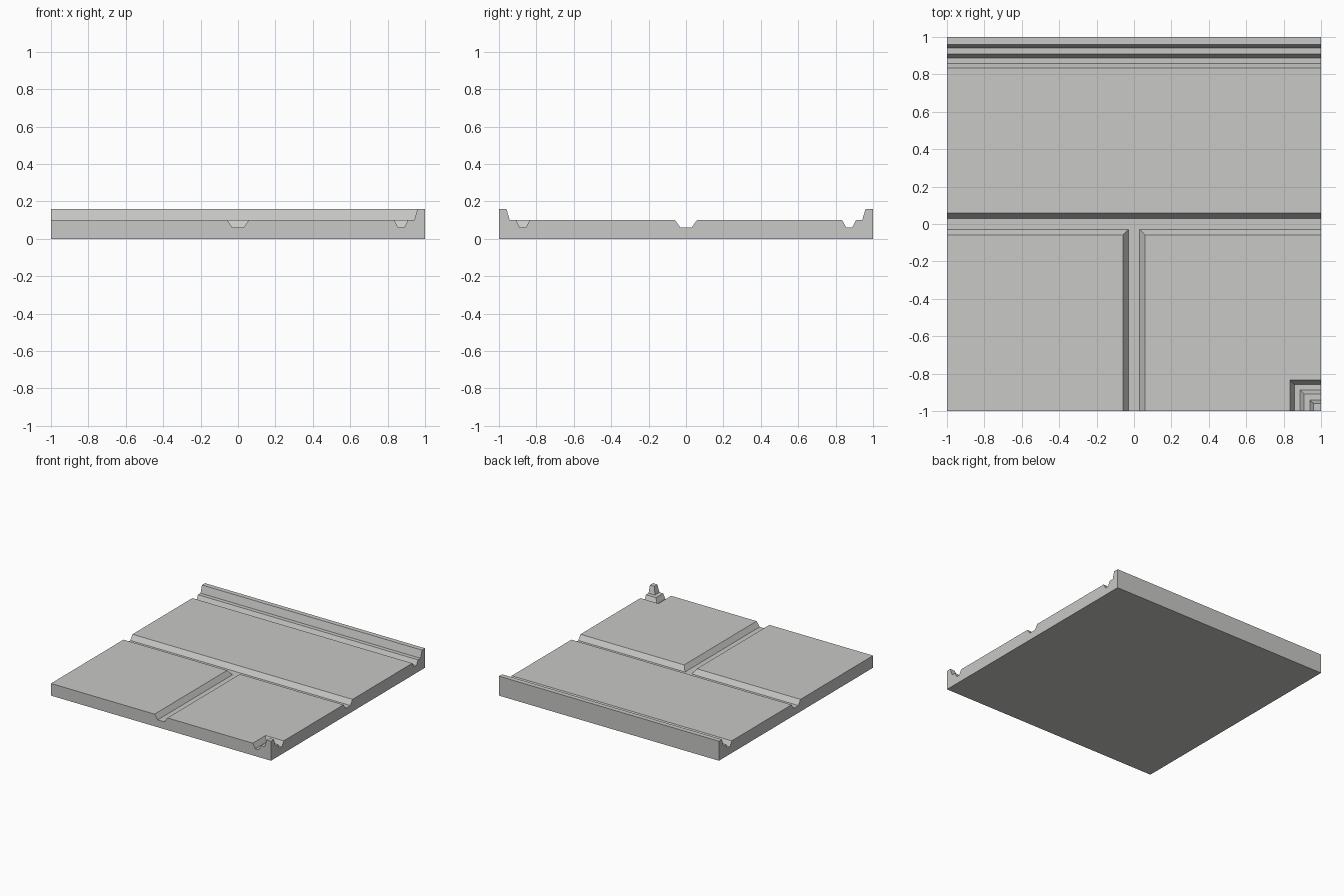
import bpy, bmesh

if "Cube" in bpy.data.objects:
    bpy.data.objects.remove(bpy.data.objects["Cube"])

BASE, FLOOR, CURB = 0.10, 0.06, 0.16

stone = bpy.data.materials.new("light grey stone")
stone.diffuse_color = (0.58, 0.58, 0.57, 1)
stone.use_nodes = True
stone.node_tree.nodes["Principled BSDF"].inputs["Base Color"].default_value = stone.diffuse_color


def lerp_profile(pts, d):
    """Height on a piecewise linear cross-section."""
    for (a, za), (b, zb) in zip(pts, pts[1:]):
        if d <= b:
            return za + (zb - za) * (max(d, a) - a) / (b - a)
    return pts[-1][1]


# cross-sections: gutter with kerb, and paving joint
KERB = [(0, BASE), (0.835, BASE), (0.857, FLOOR), (0.888, FLOOR), (0.908, BASE),
        (0.942, BASE), (0.96, CURB), (1, CURB)]
JOINT = [(0, FLOOR), (0.03, FLOOR), (0.058, BASE), (2, BASE)]


def height(x, y):
    if y > 0.5:                                   # straight kerb at the back
        return lerp_profile(KERB, y)
    if x > 0.5 and y < -0.5:                      # mitred kerb corner
        return lerp_profile(KERB, max(0, min(x, -y)))
    z = lerp_profile(JOINT, abs(y))               # long joint
    if y < 0:                                     # cross joint, front half only
        z = min(z, lerp_profile(JOINT, abs(x)))
    return z


# breakpoints of the surface
kerb = [p[0] for p in KERB[1:]]
joint = [-0.058, -0.03, 0.03, 0.058]
xs = [-1] + joint + kerb
ys = [-k for k in reversed(kerb)] + joint + kerb

bm = bmesh.new()
grid = [[bm.verts.new((x, y, height(x, y))) for y in ys] for x in xs]
for i in range(len(xs) - 1):
    for j in range(len(ys) - 1):
        a, b = grid[i][j], grid[i + 1][j]
        c, d = grid[i + 1][j + 1], grid[i][j + 1]
        mid = height((a.co.x + c.co.x) / 2, (a.co.y + c.co.y) / 2)
        e1 = abs((a.co.z + c.co.z) / 2 - mid)
        e2 = abs((b.co.z + d.co.z) / 2 - mid)
        # split each cell along the crease it contains
        tris = ((a, b, c), (a, c, d)) if e1 <= e2 else ((a, b, d), (b, c, d))
        for t in tris:
            bm.faces.new(t)

# side walls and underside
top = bm.faces[:]
ext = bmesh.ops.extrude_face_region(bm, geom=top, use_keep_orig=True)
for v in ext["geom"]:
    if isinstance(v, bmesh.types.BMVert):
        v.co.z = 0
bmesh.ops.recalc_face_normals(bm, faces=bm.faces[:])
bmesh.ops.dissolve_limit(bm, angle_limit=0.01, verts=bm.verts[:], edges=bm.edges[:])
bmesh.ops.triangulate(bm, faces=[f for f in bm.faces if len(f.verts) > 4])
bmesh.ops.recalc_face_normals(bm, faces=bm.faces[:])

mesh = bpy.data.meshes.new("pavement_tile")
bm.to_mesh(mesh)
bm.free()
mesh.materials.append(stone)
obj = bpy.data.objects.new("pavement_tile", mesh)
bpy.context.collection.objects.link(obj)
